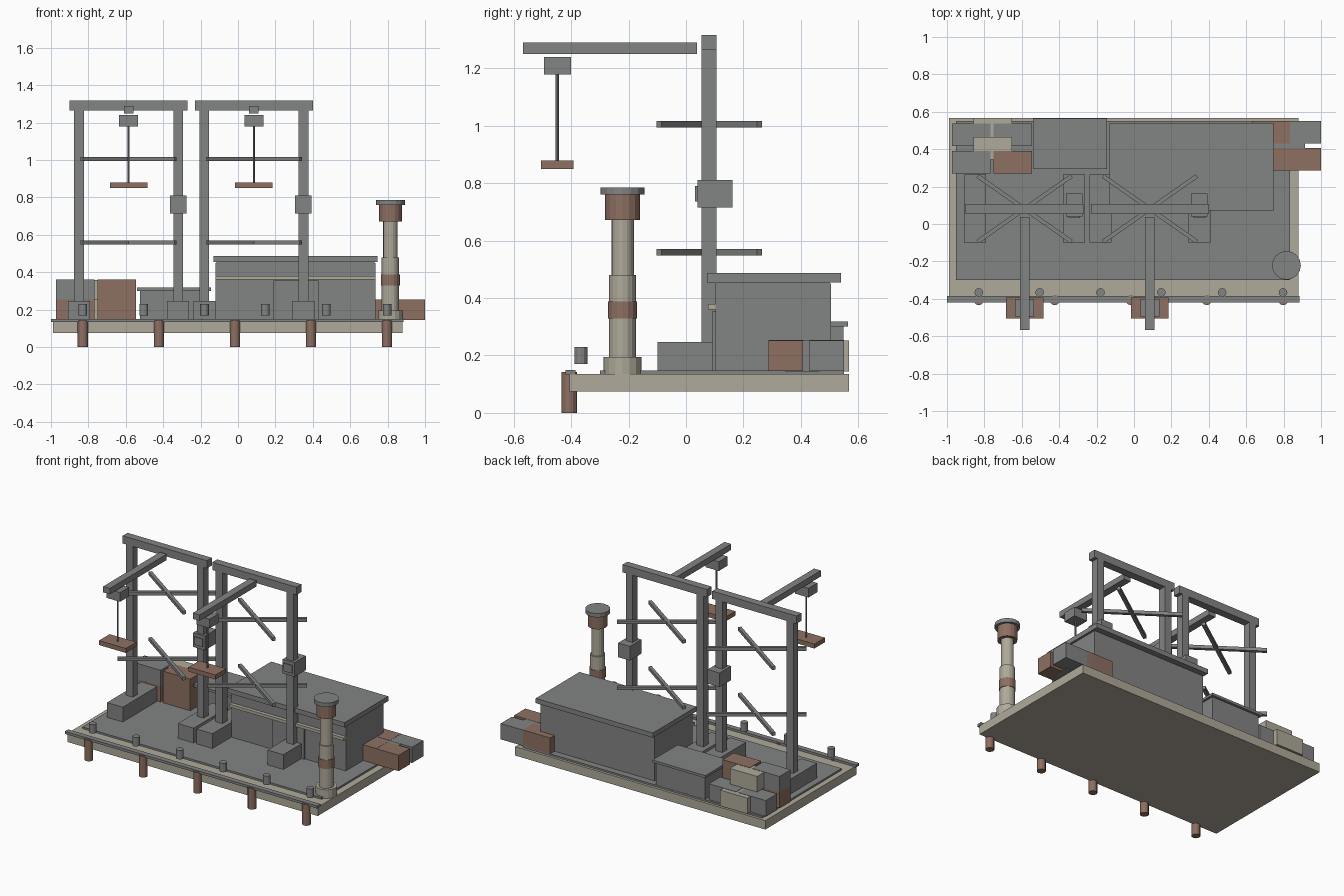
import bpy, math


def material(name, rgb):
    m = bpy.data.materials.new(name)
    m.diffuse_color = (*rgb, 1)
    return m


GREY = material("steel_grey", (0.225, 0.23, 0.228))
BEIGE = material("pale_concrete", (0.43, 0.40, 0.325))
BROWN = material("rust_brown", (0.27, 0.16, 0.12))


def box(name, x, y, z, mat, rot=0.0):
    """Box from (min, max) ranges, optionally turned about its own vertical axis."""
    bpy.ops.mesh.primitive_cube_add(
        size=1, location=[sum(r) / 2 for r in (x, y, z)], rotation=(0, 0, rot))
    o = bpy.context.object
    o.name = name
    o.scale = [r[1] - r[0] for r in (x, y, z)]
    o.data.materials.append(mat)
    return o


def cyl(name, x, y, z, r, mat, sides=12):
    bpy.ops.mesh.primitive_cylinder_add(
        vertices=sides, radius=r, depth=z[1] - z[0], location=(x, y, (z[0] + z[1]) / 2))
    o = bpy.context.object
    o.name = name
    o.data.materials.append(mat)
    return o


# quay slab, deck and front edge
box("quay_slab", (-0.99, 0.88), (-0.405, 0.567), (0.075, 0.135), BEIGE)
box("deck", (-0.953, 0.835), (-0.3, 0.55), (0.13, 0.147), GREY)
box("quay_edge", (-1.0, 0.885), (-0.42, -0.385), (0.133, 0.15), GREY)

# piles and bollards along the front
for i in range(5):
    cyl("pile", -0.83 + i * 0.4067, -0.407, (0, 0.142), 0.027, BROWN)
for i in range(6):
    cyl("bollard", -0.83 + i * 0.3254, -0.366, (0.17, 0.23), 0.023, GREY)

# two cargo cranes
for cx in (-0.585, 0.085):
    for s in (-1, 1):
        lx = cx + s * 0.265
        box("crane_leg", (lx - 0.026, lx + 0.026), (0.054, 0.106), (0.147, 1.27), GREY)
        box("crane_foot", (lx - 0.059, lx + 0.059), (-0.1, 0.265), (0.147, 0.247), GREY)
        # flat cross braces at two heights
        for z in (0.56, 1.005):
            box("cross_brace", (cx - 0.306, cx + 0.306), (0.07, 0.092),
                (z - 0.011, z + 0.011), GREY, s * math.radians(35))
    box("crane_top_beam", (cx - 0.315, cx + 0.315), (0.054, 0.106), (1.265, 1.317), GREY)
    box("boom", (cx - 0.025, cx + 0.025), (-0.568, 0.038), (1.25, 1.29), GREY)
    box("trolley", (cx - 0.05, cx + 0.05), (-0.495, -0.4), (1.178, 1.24), GREY)
    cyl("hoist_cable", cx, -0.448, (0.87, 1.185), 0.006, GREY, 8)
    box("spreader", (cx - 0.1, cx + 0.1), (-0.505, -0.392), (0.85, 0.88), BROWN)
    # operator cabin on the right leg
    kx = cx + 0.265
    box("cabin", (kx - 0.044, kx + 0.044), (0.04, 0.162), (0.715, 0.811), GREY)
    box("cabin_window", (kx - 0.031, kx + 0.031), (0.032, 0.041), (0.737, 0.79), GREY)

# warehouse
box("warehouse", (-0.12, 0.735), (0.102, 0.505), (0.147, 0.45), GREY)
box("warehouse_roof", (-0.13, 0.745), (0.073, 0.54), (0.455, 0.487), GREY)
box("warehouse_roof_seat", (-0.115, 0.73), (0.11, 0.5), (0.445, 0.456), GREY)
box("warehouse_trim", (-0.12, 0.735), (0.077, 0.103), (0.36, 0.38), BEIGE)
box("warehouse_door", (0.19, 0.43), (0.093, 0.103), (0.147, 0.355), GREY)

# office shed
box("office", (-0.525, -0.16), (0.31, 0.548), (0.147, 0.302), GREY)
box("office_roof", (-0.54, -0.145), (0.295, 0.565), (0.301, 0.318), GREY)

# signal tower: stacked drums (z range, radius)
for name, z, r, mat in (
        ("tower_base", (0.135, 0.195), 0.066, BEIGE),
        ("tower_lower_shaft", (0.19, 0.48), 0.047, BEIGE),
        ("tower_band", (0.328, 0.388), 0.051, BROWN),
        ("tower_upper_shaft", (0.475, 0.68), 0.039, BEIGE),
        ("tower_head", (0.672, 0.762), 0.061, BROWN),
        ("tower_cap", (0.76, 0.786), 0.077, GREY)):
    cyl(name, 0.815, -0.221, z, r, mat, 16)


# shipping containers: (left x, front y, layer, colour, sink)
def container(x, y, layer, mat, sink=0.0):
    z = 0.147 + layer * 0.107
    box("container", (x, x + 0.204), (y, y + 0.12), (z - sink, z + 0.107 - sink), mat)


for spec in (
        # left stack
        (-0.972, 0.416, 0, GREY), (-0.75, 0.416, 0, GREY),
        (-0.972, 0.27, 0, BROWN), (-0.75, 0.27, 0, BROWN),
        (-0.972, 0.27, 1, GREY), (-0.75, 0.27, 1, BROWN),
        (-0.857, 0.448, 0, BEIGE, 0.002), (-0.857, 0.345, 1, BEIGE, 0.002),
        # right stack, partly behind the warehouse
        (0.63, 0.43, 0, BROWN), (0.796, 0.43, 0, GREY, 0.001),
        (0.63, 0.287, 0, BROWN), (0.796, 0.287, 0, BROWN, 0.001),
        (0.711, 0.345, 0, GREY, 0.002)):
    container(*spec)
